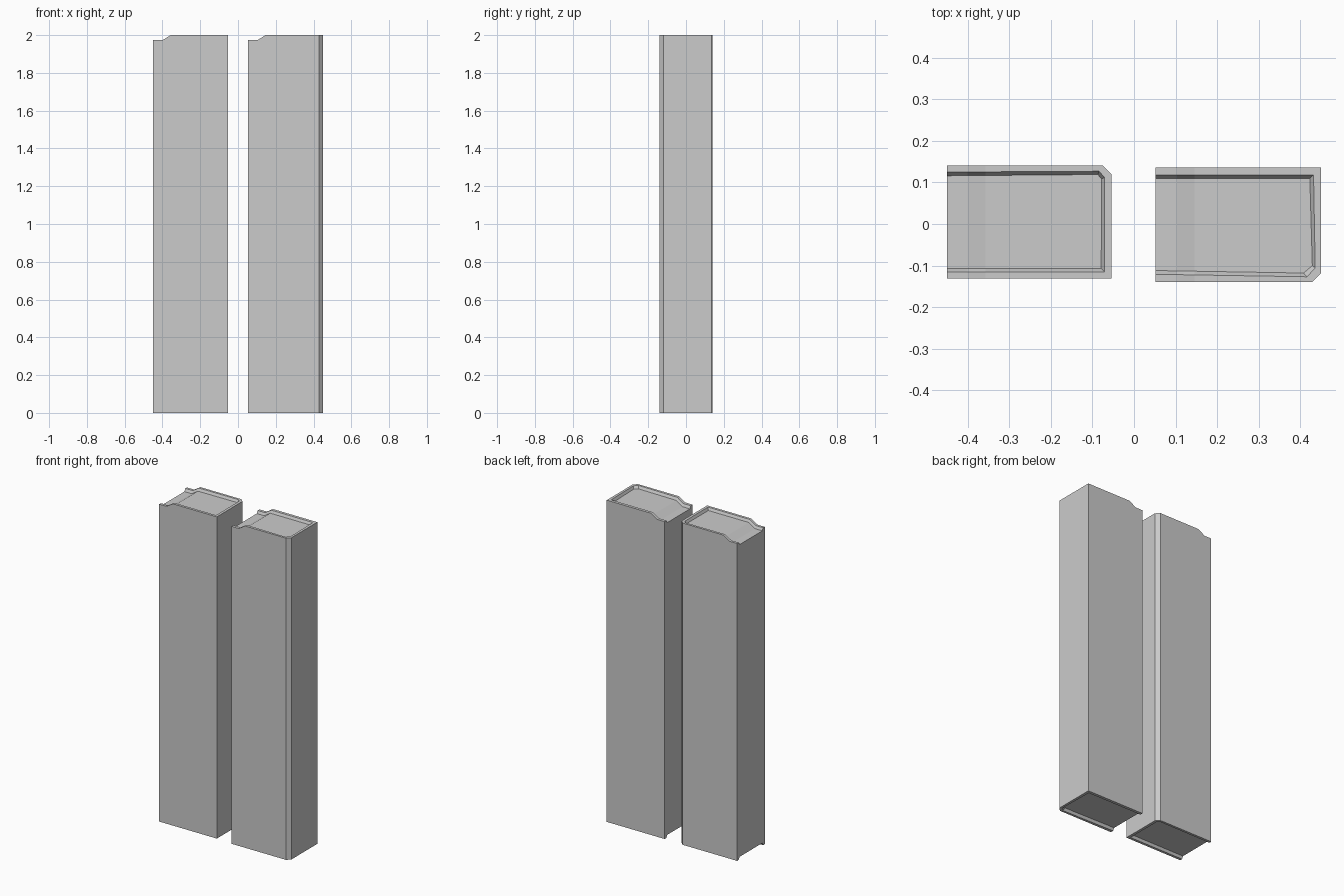
import bpy, bmesh

if "Cube" in bpy.data.objects:
    bpy.data.objects.remove(bpy.data.objects["Cube"])

HEIGHT, RECESS, DIP = 2.0, 0.016, 0.027


def column(name, outer, rim, floor, dip_x):
    """Tall block with a U-shaped rim above and below; open towards -x."""
    bm = bmesh.new()

    def row(points, z):
        return [bm.verts.new((x, y, z)) for x, y in points]

    def strip(a, b):
        for i in range(len(a) - 1):
            bm.faces.new((a[i], a[i + 1], b[i + 1], b[i]))

    caps = []
    for z, inner_z in ((0, RECESS), (HEIGHT, HEIGHT - RECESS)):
        o, r, f = row(outer, z), row(rim, z), row(floor, inner_z)
        strip(o, r)              # flat rim
        strip(r, f)              # sloped inner wall
        bm.faces.new(f)          # recessed floor
        caps.append((o, r, f))
    low, high = caps
    strip(low[0], high[0])       # outer walls

    # open end face, following the rim and floor edges
    def end(c):
        o, r, f = c
        return [o[0], r[0], f[0], f[-1], r[-1], o[-1]]
    bm.faces.new(end(low) + end(high)[::-1])

    # lowered section of the top near the open end
    for x in dip_x:
        bmesh.ops.bisect_plane(bm, geom=bm.verts[:] + bm.edges[:] + bm.faces[:],
                               plane_co=(x, 0, 0), plane_no=(1, 0, 0))
    for v in bm.verts:
        if v.co.z > 1 and v.co.x < dip_x[0] + 1e-4:
            v.co.z -= DIP
    bmesh.ops.recalc_face_normals(bm, faces=bm.faces[:])
    mesh = bpy.data.meshes.new(name)
    bm.to_mesh(mesh)
    bm.free()
    obj = bpy.data.objects.new(name, mesh)
    bpy.context.collection.objects.link(obj)
    return obj


# left column: chamfered at its back right corner
column("left_column",
       [(-.45, -.131), (-.054, -.131), (-.054, .12), (-.076, .141), (-.45, .141)],
       [(-.45, -.115), (-.071, -.115), (-.071, .112), (-.084, .127), (-.45, .125)],
       [(-.45, -.107), (-.079, -.107), (-.078, .108), (-.087, .119), (-.45, .116)],
       (-.40, -.357))

# right column: chamfered at its front right corner
column("right_column",
       [(.052, -.14), (.428, -.14), (.45, -.119), (.45, .136), (.052, .136)],
       [(.052, -.121), (.416, -.127), (.436, -.106), (.432, .118), (.052, .118)],
       [(.052, -.112), (.408, -.118), (.429, -.100), (.423, .110), (.052, .110)],
       (.103, .145))
